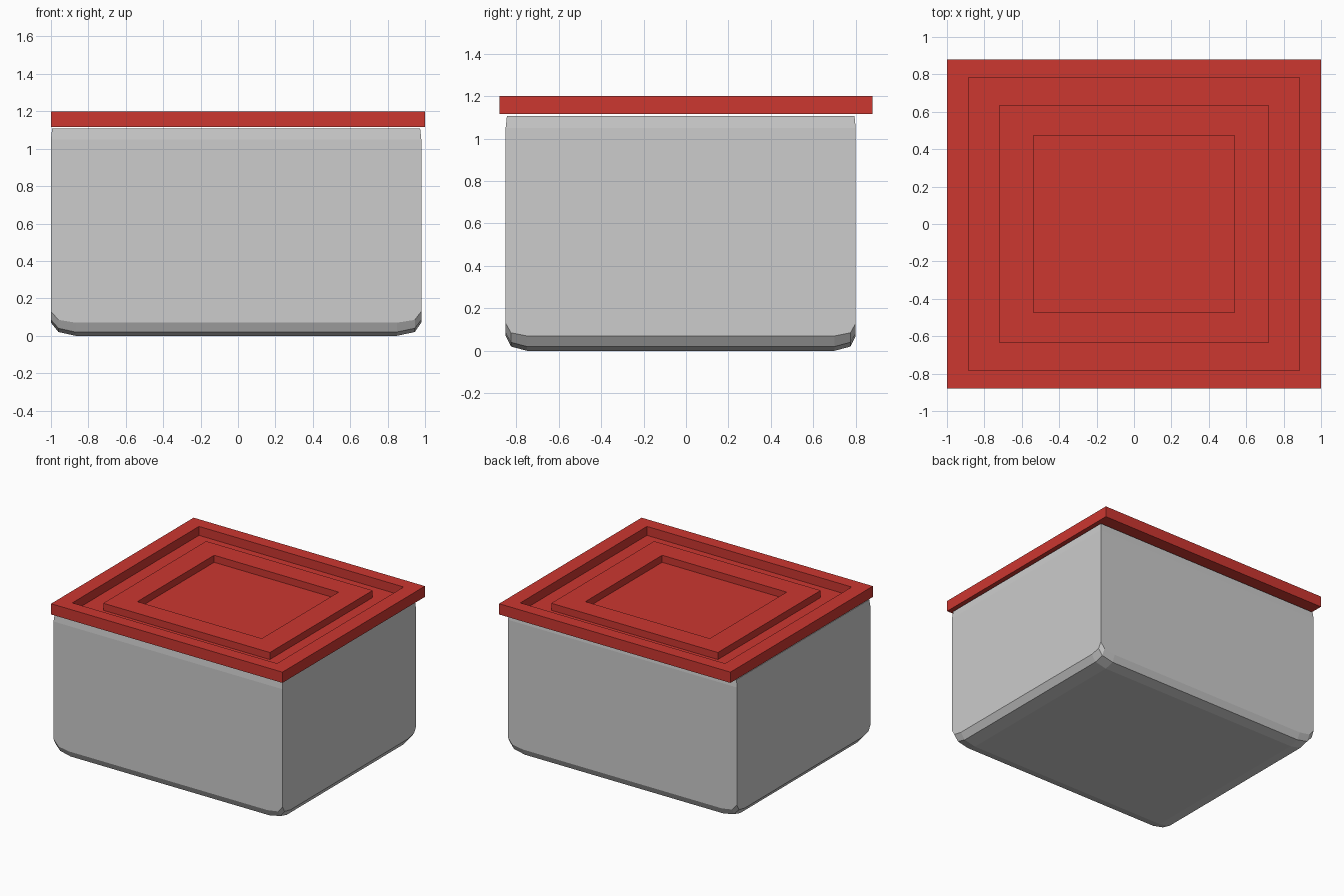
import bpy
import bmesh

default = bpy.data.objects.get("Cube")
if default:
    bpy.data.objects.remove(default, do_unlink=True)


def material(name, rgb):
    mat = bpy.data.materials.new(name)
    mat.use_nodes = True
    mat.diffuse_color = (*rgb, 1)
    mat.node_tree.nodes["Principled BSDF"].inputs["Base Color"].default_value = (*rgb, 1)
    return mat


def finish(name, bm, mat):
    bmesh.ops.recalc_face_normals(bm, faces=bm.faces[:])
    mesh = bpy.data.meshes.new(name)
    bm.to_mesh(mesh)
    bm.free()
    mesh.materials.append(mat)
    obj = bpy.data.objects.new(name, mesh)
    bpy.context.collection.objects.link(obj)
    return obj


grey = material("light_grey", (0.604, 0.604, 0.604))
red = material("red", (0.604, 0.038, 0.030))

# Tub: a grid base whose border curls up into the walls, highest at the corners
xs = (-1.0, -0.96, -0.87, 0.85, 0.945, 0.98)
ys = (-0.85, -0.825, -0.75, 0.70, 0.775, 0.80)
curl = {(0, 0): 0, (0, 1): 0.02, (1, 1): 0.04, (0, 2): 0.07, (1, 2): 0.085, (2, 2): 0.13}
step = (2, 1, 0, 0, 1, 2)

bm = bmesh.new()
grid = [[bm.verts.new((x, y, curl[tuple(sorted((step[i], step[j])))]))
         for j, y in enumerate(ys)] for i, x in enumerate(xs)]
for i in range(5):
    for j in range(5):
        bm.faces.new((grid[i][j], grid[i + 1][j], grid[i + 1][j + 1], grid[i][j + 1]))


# Tub walls: flat sides with a slight taper below the mouth
def ring(z, inset):
    return [bm.verts.new((x, y, z)) for x, y in (
        (xs[0] + inset, ys[0] + inset), (xs[-1] - inset, ys[0] + inset),
        (xs[-1] - inset, ys[-1] - inset), (xs[0] + inset, ys[-1] - inset))]


shoulder, mouth = ring(1.05, 0), ring(1.107, 0.006)
sides = [[row[0] for row in grid], grid[-1],
         [row[-1] for row in reversed(grid)], grid[0][::-1]]
for k, border in enumerate(sides):
    n = (k + 1) % 4
    bm.faces.new(list(border) + [shoulder[n], shoulder[k]])
    bm.faces.new((shoulder[k], shoulder[n], mouth[n], mouth[k]))
bm.faces.new(mouth)
finish("tub", bm, grey)

# Lid: nested rectangles stepping from rim to groove, raised panel and centre recess
BASE, FLOOR, PANEL, RIM = 1.116, 1.13, 1.185, 1.2
outer, groove, panel, centre = (1.0, 0.88), (0.885, 0.782), (0.72, 0.635), (0.538, 0.474)
loops = [(outer, BASE), (outer, RIM), (groove, RIM), (groove, FLOOR),
         (panel, FLOOR), (panel, PANEL), (centre, PANEL), (centre, FLOOR)]

bm = bmesh.new()
rings = [[bm.verts.new((sx * w, sy * d, z)) for sx, sy in ((-1, -1), (1, -1), (1, 1), (-1, 1))]
         for (w, d), z in loops]
for lower, upper in zip(rings, rings[1:]):
    for k in range(4):
        n = (k + 1) % 4
        bm.faces.new((lower[k], lower[n], upper[n], upper[k]))
bm.faces.new(rings[0][::-1])
bm.faces.new(rings[-1])
finish("lid", bm, red)
